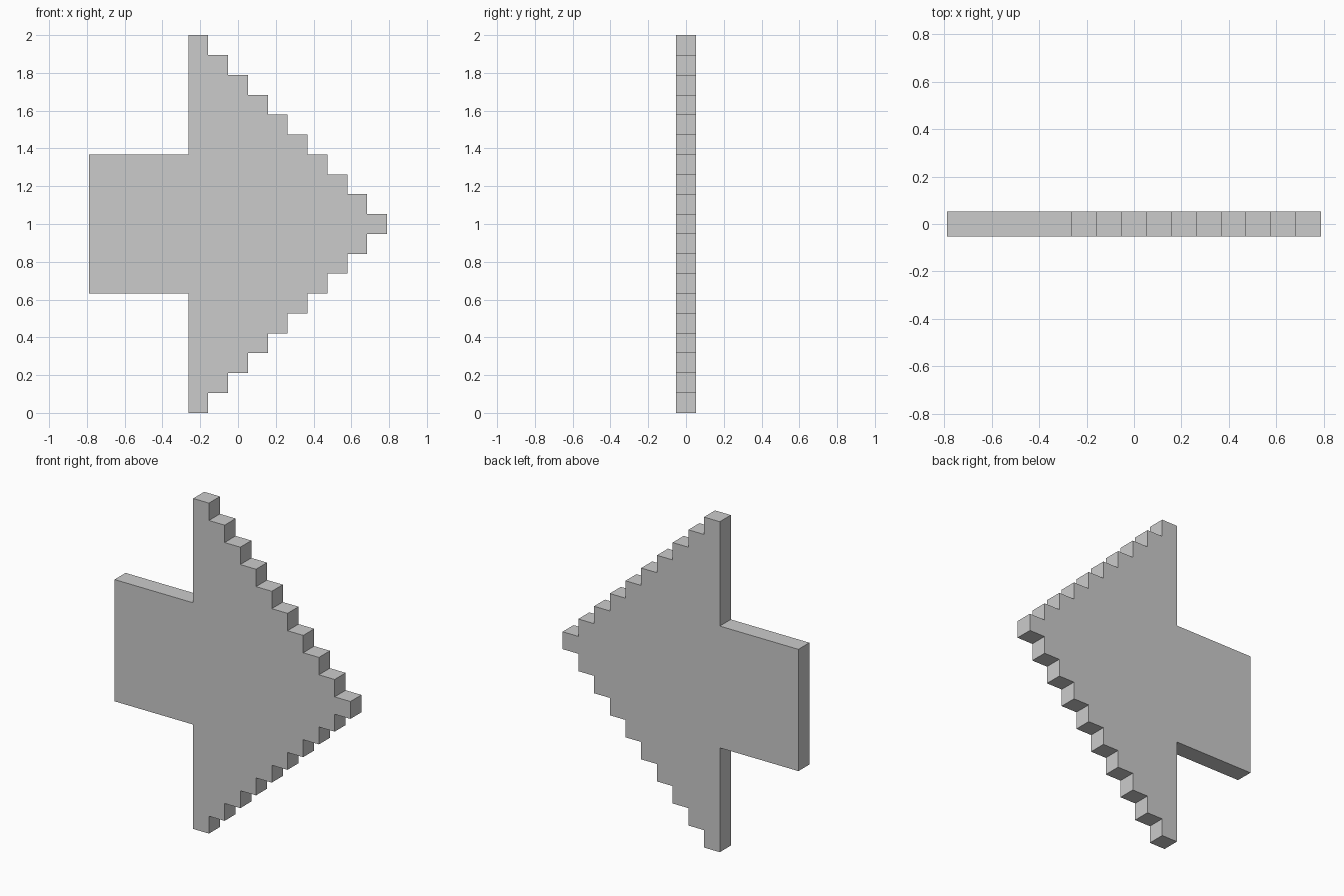
import bpy
import bmesh

if "Cube" in bpy.data.objects:
    bpy.data.objects.remove(bpy.data.objects["Cube"])

U = 2 / 19        # one pixel step
STEPS = 10        # columns in the arrow head

# Arrow outline in pixel units (x, z): shaft, lower staircase, upper staircase
outline = [(-2.5, 13), (-7.5, 13), (-7.5, 6), (-2.5, 6)]
for i in range(STEPS):
    outline += [(i - 2.5, i), (i - 1.5, i)]
for i in reversed(range(STEPS)):
    outline += [(i - 1.5, 19 - i), (i - 2.5, 19 - i)]

# Front face, extruded one pixel deep
bm = bmesh.new()
front = bm.faces.new([bm.verts.new((x * U, -U / 2, z * U)) for x, z in outline])
ext = bmesh.ops.extrude_face_region(bm, geom=[front], use_keep_orig=True)
back = [g for g in ext["geom"] if isinstance(g, bmesh.types.BMVert)]
bmesh.ops.translate(bm, vec=(0, U, 0), verts=back)
bmesh.ops.recalc_face_normals(bm, faces=bm.faces)

mesh = bpy.data.meshes.new("pixel_arrow")
bm.to_mesh(mesh)
bm.free()
bpy.context.collection.objects.link(bpy.data.objects.new("pixel_arrow", mesh))
